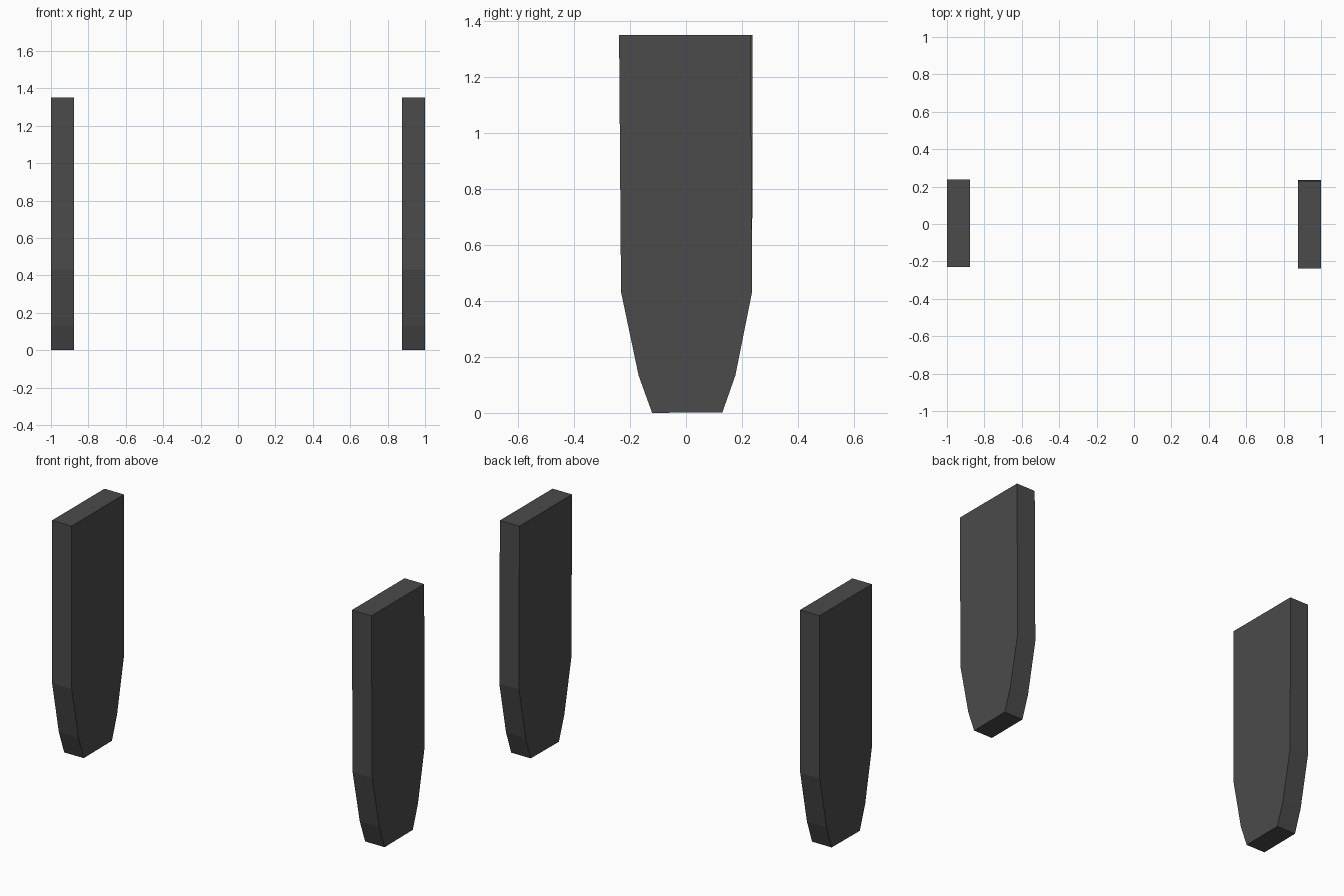
import bpy, bmesh

if "Cube" in bpy.data.objects:
    bpy.data.objects.remove(bpy.data.objects["Cube"])

dark = bpy.data.materials.new("dark_grey")
dark.diffuse_color = (0.07, 0.07, 0.07, 1)
dark.use_nodes = True
dark.node_tree.nodes["Principled BSDF"].inputs["Base Color"].default_value = dark.diffuse_color


def panel(name, x0, x1, profile):
    """Extrude a (y, z) outline from x0 to x1."""
    bm = bmesh.new()
    face = bm.faces.new([bm.verts.new((x0, y, z)) for y, z in profile])
    ext = bmesh.ops.extrude_face_region(bm, geom=[face])["geom"]
    bmesh.ops.translate(bm, vec=(x1 - x0, 0, 0),
                        verts=[v for v in ext if isinstance(v, bmesh.types.BMVert)])
    bmesh.ops.recalc_face_normals(bm, faces=bm.faces)
    mesh = bpy.data.meshes.new(name)
    bm.to_mesh(mesh)
    bm.free()
    mesh.materials.append(dark)
    obj = bpy.data.objects.new(name, mesh)
    bpy.context.collection.objects.link(obj)


# Shared tapered lower end, from the back edge round to the front edge
taper = [(0.236, 0.432), (0.176, 0.133), (0.13, 0.002),
         (-0.121, 0.0), (-0.169, 0.133)]

# The two upright panels differ slightly along their upper edges
panel("right_panel", 0.878, 1.0,
      [(-0.239, 1.35), (0.231, 1.35)] + taper + [(-0.232, 0.432)])
panel("left_panel", -1.0, -0.878,
      [(-0.229, 1.35), (0.238, 1.35)] + taper + [(-0.229, 0.432)])
